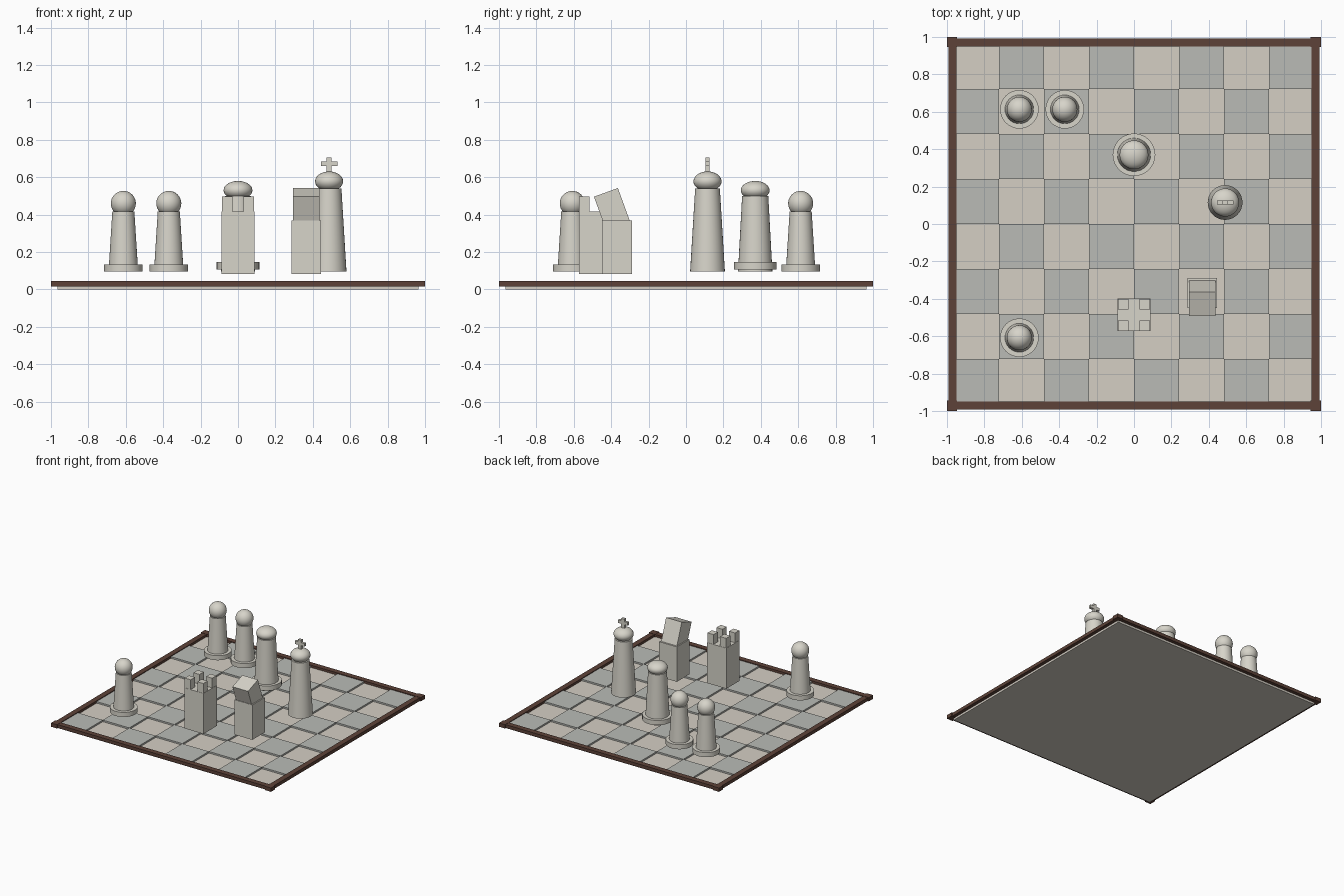
import bpy, math

if "Cube" in bpy.data.objects:
    bpy.data.objects.remove(bpy.data.objects["Cube"])

def material(name, rgb):
    m = bpy.data.materials.new(name)
    m.diffuse_color = (*rgb, 1)
    m.use_nodes = True
    m.node_tree.nodes["Principled BSDF"].inputs["Base Color"].default_value = m.diffuse_color
    return m

LIGHT = material("light_square", (0.66, 0.62, 0.55))
DARK = material("dark_square", (0.49, 0.50, 0.47))
BROWN = material("brown_wood", (0.11, 0.055, 0.04))
IVORY = material("ivory", (0.68, 0.66, 0.59))

def finish(name, mat, smooth=False):
    o = bpy.context.object
    o.name = name
    o.data.materials.append(mat)
    if smooth:
        bpy.ops.object.shade_smooth_by_angle(angle=math.radians(30))
    return o

def box(name, x, y, z, mat, tilt=0):
    """Box from (min, max) ranges, optionally tilted about x."""
    c = [(a + b) / 2 for a, b in (x, y, z)]
    bpy.ops.mesh.primitive_cube_add(size=1, location=c, rotation=(tilt, 0, 0))
    bpy.context.object.scale = [b - a for a, b in (x, y, z)]
    return finish(name, mat)

def cone(name, x, y, z0, z1, r0, r1):
    bpy.ops.mesh.primitive_cone_add(vertices=32, radius1=r0, radius2=r1,
                                    depth=z1 - z0, location=(x, y, (z0 + z1) / 2))
    return finish(name, IVORY, True)

def ball(name, x, y, z, r, rz):
    bpy.ops.mesh.primitive_uv_sphere_add(segments=32, ring_count=16, radius=1, location=(x, y, z))
    bpy.context.object.scale = (r, r, rz)
    return finish(name, IVORY, True)

# Board plate with raised dark squares
P = 0.241
H = 4 * P
box("board", (-H, H), (-H, H), (0, 0.025), LIGHT)
for i in range(8):
    for j in range(8):
        if (i + j) % 2 == 0:
            x, y = (i - 4) * P, (j - 4) * P
            box("dark_square", (x, x + P), (y, y + P), (0.015, 0.038), DARK)

# Wooden rim and corner blocks
for s in (-1, 1):
    a, b = sorted((s * 0.948, s * 0.992))
    box("rim_x", (-0.96, 0.96), (a, b), (0.017, 0.044), BROWN)
    box("rim_y", (a, b), (-0.96, 0.96), (0.017, 0.044), BROWN)
    for t in (-1, 1):
        box("rim_corner", sorted((s * 0.945, s)), sorted((t * 0.945, t)), (0.015, 0.046), BROWN)

# Pawns
for x, y in ((-0.613, 0.613), (-0.37, 0.613), (-0.613, -0.608)):
    cone("pawn_base", x, y, 0.096, 0.134, 0.103, 0.103)
    cone("pawn_body", x, y, 0.098, 0.417, 0.079, 0.059)
    ball("pawn_head", x, y, 0.46, 0.067, 0.067)

# Queen
x, y = 0, 0.37
cone("queen_body", x, y, 0.095, 0.50, 0.092, 0.07)
cone("queen_base", x, y, 0.107, 0.146, 0.114, 0.114)
ball("queen_head", x, y, 0.53, 0.077, 0.05)

# King with cross on top
x, y = 0.487, 0.115
cone("king_body", x, y, 0.096, 0.54, 0.093, 0.066)
ball("king_head", x, y, 0.578, 0.075, 0.053)
box("king_cross_post", (x - 0.014, x + 0.014), (y - 0.011, y + 0.011), (0.61, 0.705), IVORY)
box("king_cross_arm", (x - 0.044, x + 0.044), (y - 0.0105, y + 0.0105), (0.66, 0.685), IVORY)

# Rook with four corner battlements
x, y, w = 0, -0.486, 0.087
box("rook_body", (x - w, x + w), (y - w, y + w), (0.083, 0.416), IVORY)
for s in (-1, 1):
    for t in (-1, 1):
        box("rook_battlement", sorted((x + s * 0.03, x + s * 0.085)),
            sorted((y + t * 0.03, y + t * 0.085)), (0.41, 0.496), IVORY)

# Knight: block body and forward-tilted head
box("knight_body", (0.285, 0.445), (-0.45, -0.288), (0.083, 0.37), IVORY)
box("knight_head", (0.294, 0.436), (-0.462, -0.326), (0.325, 0.525), IVORY, math.radians(20))
